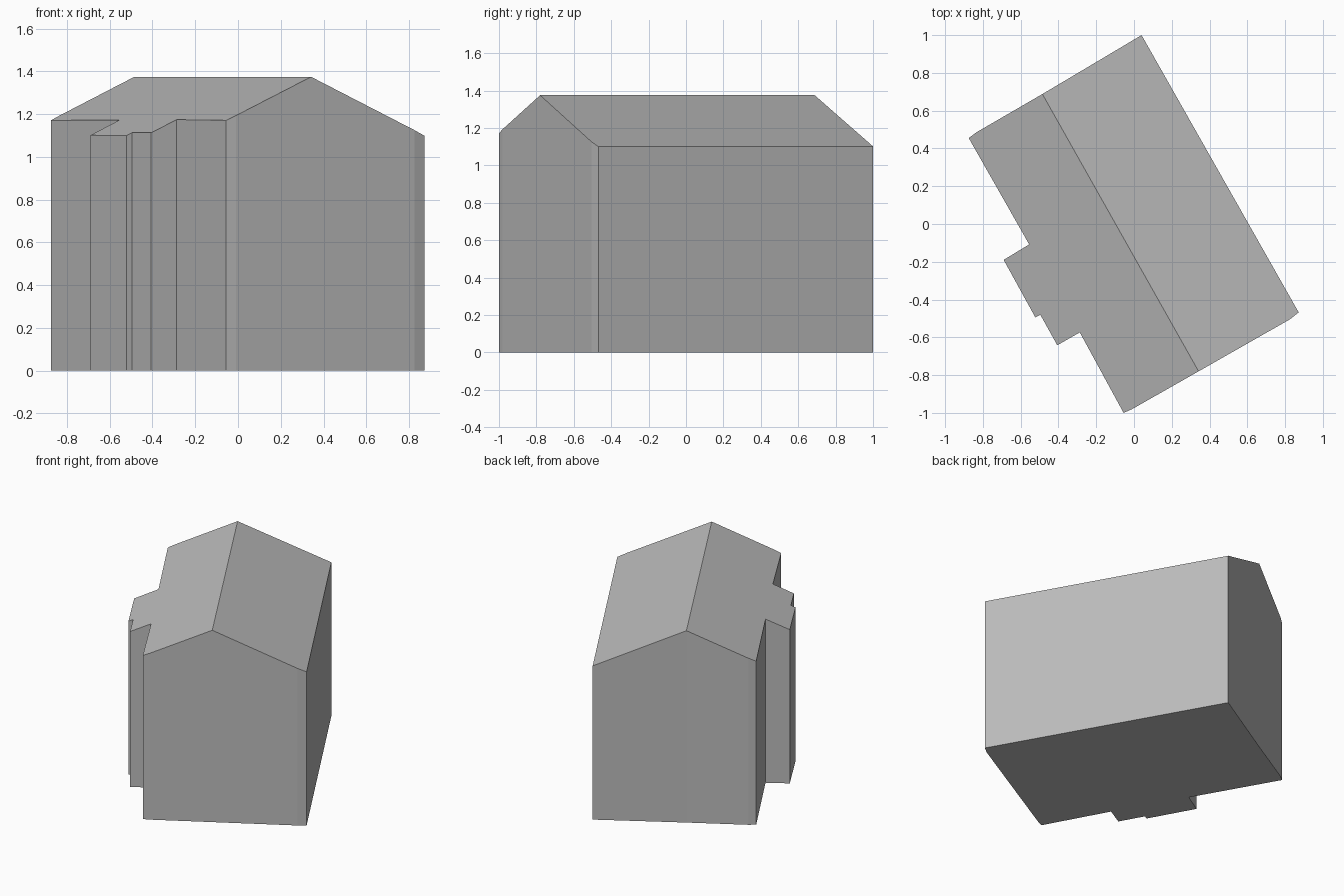
import bpy
import bmesh
from mathutils import Vector

cube = bpy.data.objects.get("Cube")
if cube:
    bpy.data.objects.remove(cube, do_unlink=True)

# Plain grey for the whole building
grey = bpy.data.materials.new("plain_grey")
grey.use_nodes = True
color = (0.5, 0.5, 0.5, 1)
grey.diffuse_color = color
grey.node_tree.nodes["Principled BSDF"].inputs["Base Color"].default_value = color

# Ridge line and roof pitch
RIDGE_BACK, RIDGE_FRONT = Vector((-0.485, 0.688)), Vector((0.342, -0.78))
RIDGE_Z, PITCH = 1.375, 0.448
along = (RIDGE_FRONT - RIDGE_BACK).normalized()
across = Vector((-along.y, along.x))


def roof_height(x, y):
    return RIDGE_Z - PITCH * abs((Vector((x, y)) - RIDGE_FRONT).dot(across))


# Footprint: gable ends, long wall, and stepped bay on the other side
footprint = [
    (0.04, 1.0), tuple(RIDGE_BACK), (-0.835, 0.485), (-0.875, 0.455),
    (-0.555, -0.108), (-0.69, -0.19), (-0.522, -0.495), (-0.496, -0.48),
    (-0.406, -0.642), (-0.287, -0.574), (-0.055, -1.0), (-0.01, -0.98),
    tuple(RIDGE_FRONT), (0.825, -0.505), (0.872, -0.468),
]

# Walls raised from the floor, with the top fitted to the two roof slopes
bm = bmesh.new()
floor = bm.faces.new([bm.verts.new((x, y, 0)) for x, y in footprint])
raised = bmesh.ops.extrude_face_region(bm, geom=[floor], use_keep_orig=True)["geom"]
top = [v for v in raised if isinstance(v, bmesh.types.BMVert)]
for v in top:
    v.co.z = roof_height(v.co.x, v.co.y)

# Split the roof along the ridge
ridge = [min(top, key=lambda v: (v.co.xy - end).length)
         for end in (RIDGE_BACK, RIDGE_FRONT)]
bmesh.ops.connect_verts(bm, verts=ridge)
bmesh.ops.recalc_face_normals(bm, faces=bm.faces[:])

mesh = bpy.data.meshes.new("house_body")
bm.to_mesh(mesh)
bm.free()
mesh.materials.append(grey)
house = bpy.data.objects.new("house_body", mesh)
bpy.context.collection.objects.link(house)
